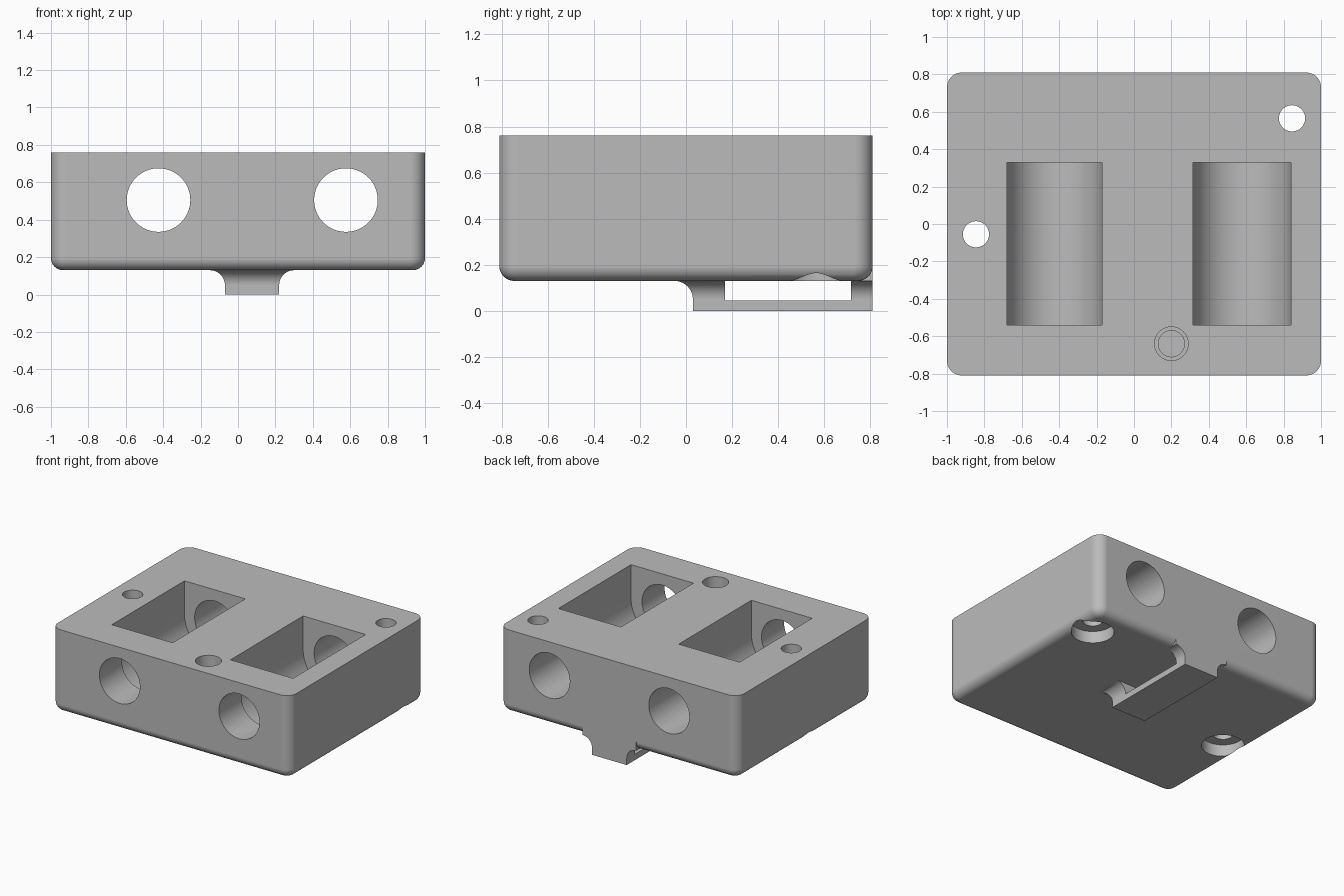
import bpy, bmesh, math
from mathutils import Matrix

old = bpy.data.objects.get("Cube")
if old:
    bpy.data.objects.remove(old, do_unlink=True)

BOTTOM, TOP, HALF_Y = 0.13, 0.76, 0.81
ROD_Z = 0.505

grey = bpy.data.materials.new("plain_grey")
grey.use_nodes = True
colour = (0.5, 0.5, 0.5, 1)
grey.diffuse_color = colour
grey.node_tree.nodes["Principled BSDF"].inputs["Base Color"].default_value = colour


def make_object(name, bm):
    bmesh.ops.recalc_face_normals(bm, faces=bm.faces)
    mesh = bpy.data.meshes.new(name)
    bm.to_mesh(mesh)
    bm.free()
    mesh.materials.append(grey)
    obj = bpy.data.objects.new(name, mesh)
    bpy.context.collection.objects.link(obj)
    return obj


def add_box(bm, x0, x1, y0, y1, z0, z1):
    mat = Matrix.Translation(((x0 + x1) / 2, (y0 + y1) / 2, (z0 + z1) / 2))
    mat = mat @ Matrix.Diagonal((x1 - x0, y1 - y0, z1 - z0, 1))
    bmesh.ops.create_cube(bm, size=1, matrix=mat)


def box(name, *bounds):
    bm = bmesh.new()
    add_box(bm, *bounds)
    return make_object(name, bm)


def cylinder(name, centre, radius, depth, along_y=False):
    bm = bmesh.new()
    mat = Matrix.Translation(centre)
    if along_y:
        mat = mat @ Matrix.Rotation(math.pi / 2, 4, 'X')
    bmesh.ops.create_cone(bm, cap_ends=True, segments=64, radius1=radius,
                          radius2=radius, depth=depth, matrix=mat)
    return make_object(name, bm)


def combine(target, other, operation):
    """Apply a boolean and remove the second object."""
    mod = target.modifiers.new("combine", 'BOOLEAN')
    mod.operation, mod.solver, mod.object = operation, 'EXACT', other
    bpy.context.view_layer.update()
    graph = bpy.context.evaluated_depsgraph_get()
    result = bpy.data.meshes.new_from_object(target.evaluated_get(graph))
    target.modifiers.clear()
    target.data = result
    bpy.data.objects.remove(other, do_unlink=True)


def vertical_hole(target, x, y, radius, z0, z1):
    cutter = cylinder("hole_cutter", (x, y, (z0 + z1) / 2), radius, z1 - z0)
    combine(target, cutter, 'DIFFERENCE')


# Main block: rounded upright corners, then a rounded bottom rim
bm = bmesh.new()
add_box(bm, -1, 1, -HALF_Y, HALF_Y, BOTTOM, TOP)
upright = [e for e in bm.edges if abs(e.verts[0].co.z - e.verts[1].co.z) > 0.1]
bmesh.ops.bevel(bm, geom=upright, offset=0.08, segments=10, profile=0.5, affect='EDGES')
rim = [e for e in bm.edges if all(v.co.z < BOTTOM + 0.01 for v in e.verts)]
bmesh.ops.bevel(bm, geom=rim, offset=0.065, segments=8, profile=0.5, affect='EDGES')
body = make_object("carriage_body", bm)

# Belt clamp under the block: a lofted foot that flares into the underside
FLARE, STEPS = 0.08, 10
levels = [(0.0, 0.0)]
for i in range(STEPS + 1):
    a = i / STEPS * math.pi / 2
    levels.append((BOTTOM - FLARE + FLARE * math.sin(a), FLARE * (1 - math.cos(a))))
levels.append((0.22, FLARE))
bm = bmesh.new()
rings = []
for z, grow in levels:
    x0, x1, y0 = -0.07 - grow, 0.22 + grow, 0.03 - grow
    rings.append([bm.verts.new((x, y, z)) for x, y in
                  ((x0, y0), (x1, y0), (x1, HALF_Y), (x0, HALF_Y))])
for low, high in zip(rings, rings[1:]):
    for i in range(4):
        j = (i + 1) % 4
        bm.faces.new((low[i], low[j], high[j], high[i]))
bm.faces.new(rings[0])
bm.faces.new(rings[-1])
foot = make_object("belt_clamp", bm)
combine(foot, box("belt_slot", -0.5, 0.6, 0.17, 0.715, 0.045, 0.15), 'DIFFERENCE')
combine(body, foot, 'UNION')

# Bearing pockets with round floors, and the rod bores through both walls
for x, radius in ((-0.425, 0.255), (0.577, 0.262)):
    pocket = cylinder("pocket_cutter", (x, -0.105, ROD_Z), radius, 0.87, True)
    combine(body, pocket, 'DIFFERENCE')
    opening = box("opening_cutter", x - radius, x + radius, -0.54, 0.33, ROD_Z, 1)
    combine(body, opening, 'DIFFERENCE')
    bore = cylinder("rod_cutter", (x, 0, ROD_Z), 0.17, 2, True)
    combine(body, bore, 'DIFFERENCE')

# Screw holes with counterbores below, and one stepped blind hole above
for x, y in ((0.845, 0.565), (-0.845, -0.055)):
    vertical_hole(body, x, y, 0.07, 0, 1)
    vertical_hole(body, x, y, 0.147, 0, BOTTOM + 0.09)
vertical_hole(body, 0.2, -0.64, 0.09, 0.4, 1)
vertical_hole(body, 0.2, -0.64, 0.07, 0.25, 0.5)

# Smooth the rounded faces and keep the edges crisp
bpy.ops.object.select_all(action='DESELECT')
body.select_set(True)
bpy.context.view_layer.objects.active = body
bpy.ops.object.shade_smooth_by_angle(angle=math.radians(30))
normals = body.modifiers.new("even_shading", 'WEIGHTED_NORMAL')
normals.keep_sharp = True
